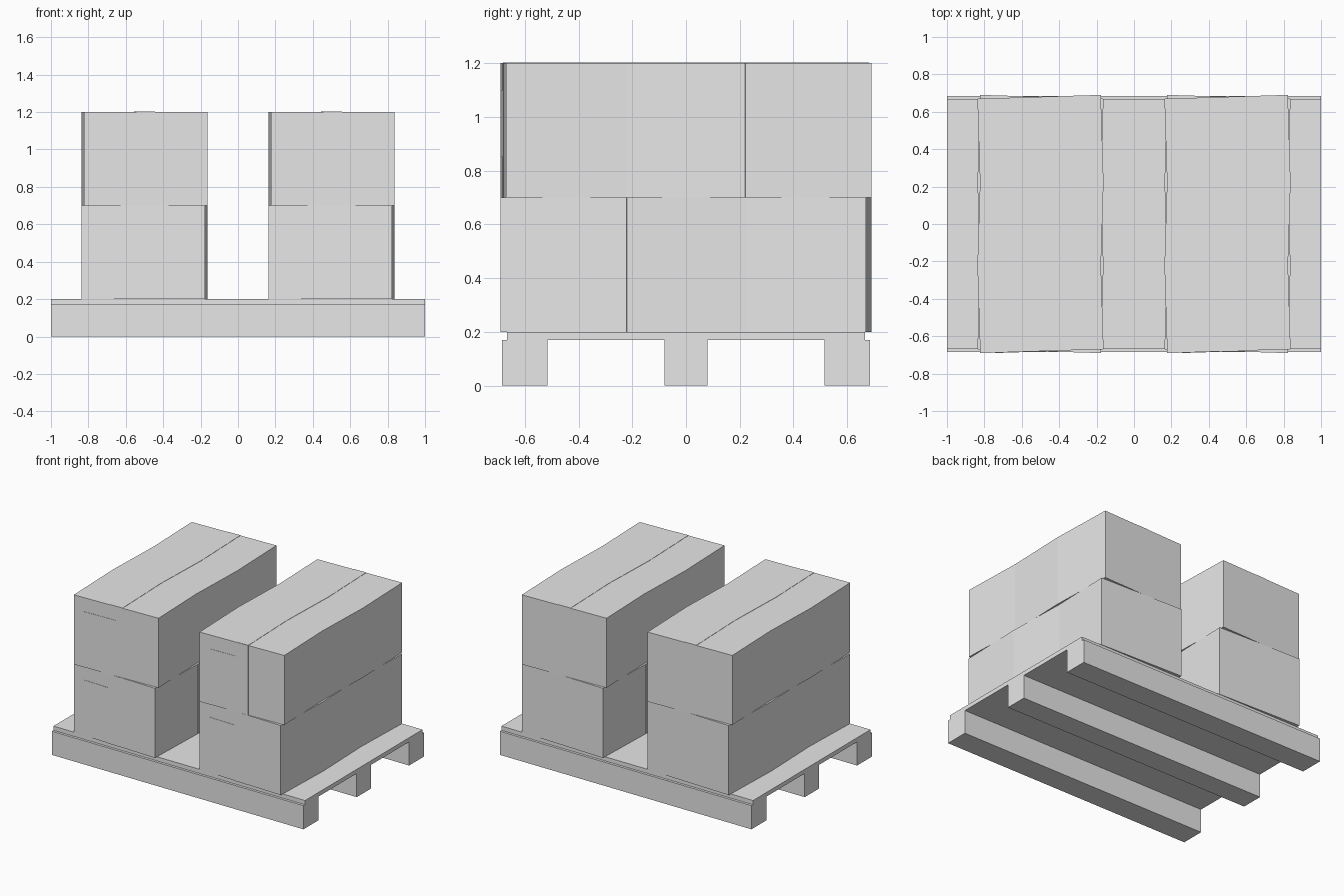
import bpy
import bmesh
import math
from mathutils import Matrix

cube = bpy.data.objects.get("Cube")
if cube:
    bpy.data.objects.remove(cube, do_unlink=True)

grey = bpy.data.materials.new("plain grey")
grey.use_nodes = True
colour = (0.8, 0.8, 0.8, 1)
grey.diffuse_color = colour
grey.node_tree.nodes["Principled BSDF"].inputs["Base Color"].default_value = colour


def add_block(bm, centre, size):
    matrix = Matrix.Translation(centre) @ Matrix.Diagonal((*size, 1))
    bmesh.ops.create_cube(bm, size=1, matrix=matrix)


def build(name, blocks, location=(0, 0, 0), turn=0):
    """Make one object from a list of (centre, size) blocks."""
    bm = bmesh.new()
    for centre, size in blocks:
        add_block(bm, centre, size)
    mesh = bpy.data.meshes.new(name)
    bm.to_mesh(mesh)
    bm.free()
    mesh.materials.append(grey)
    obj = bpy.data.objects.new(name, mesh)
    obj.location = location
    obj.rotation_euler.z = turn
    bpy.context.collection.objects.link(obj)


# Pallet: deck board on three full-length runners
build("pallet_deck", [((0, 0, 0.185), (2, 1.334, 0.03))])
for y, depth, name in ((-0.6, 0.17, "front"), (0, 0.16, "middle"), (0.6, 0.17, "back")):
    build("pallet_runner_" + name, [((0, y, 0.085), (2, depth, 0.17))])

# Cartons: two stacks, two layers, three rows, each slightly askew
WIDTH, DEPTH, HEIGHT = 0.66, 0.47, 0.5
TILT = math.radians(1.8)
THIN = 0.004
for side, x in (("right", -0.5), ("left", 0.5)):
    for layer, level in enumerate(("lower", "upper")):
        z = 0.45 + layer * HEIGHT
        for row, place in enumerate(("front", "middle", "back")):
            turn = TILT if (row + layer) % 2 else -TILT
            spot = (x, (row - 1) * 0.445, z)
            label = f"{side}_{level}_{place}"
            build("carton_" + label, [((0, 0, 0), (WIDTH, DEPTH, HEIGHT))], spot, turn)

            # Closing tape along the top, folded down the front on most cartons
            tape = []
            if level == "upper":
                tape.append(((0, 0, HEIGHT / 2), (0.1, DEPTH, THIN)))
            if place == "front" and not (side == "right" and level == "upper"):
                tape.append(((0, -DEPTH / 2, 0), (0.1, THIN, HEIGHT)))
            if tape:
                build("tape_" + label, tape, spot, turn)

            # Shipping label on the front faces
            if place == "front":
                plate = [((-0.125, -DEPTH / 2, 0.025), (0.25, THIN, 0.25))]
                build("blank_label_" + label, plate, spot, turn)
